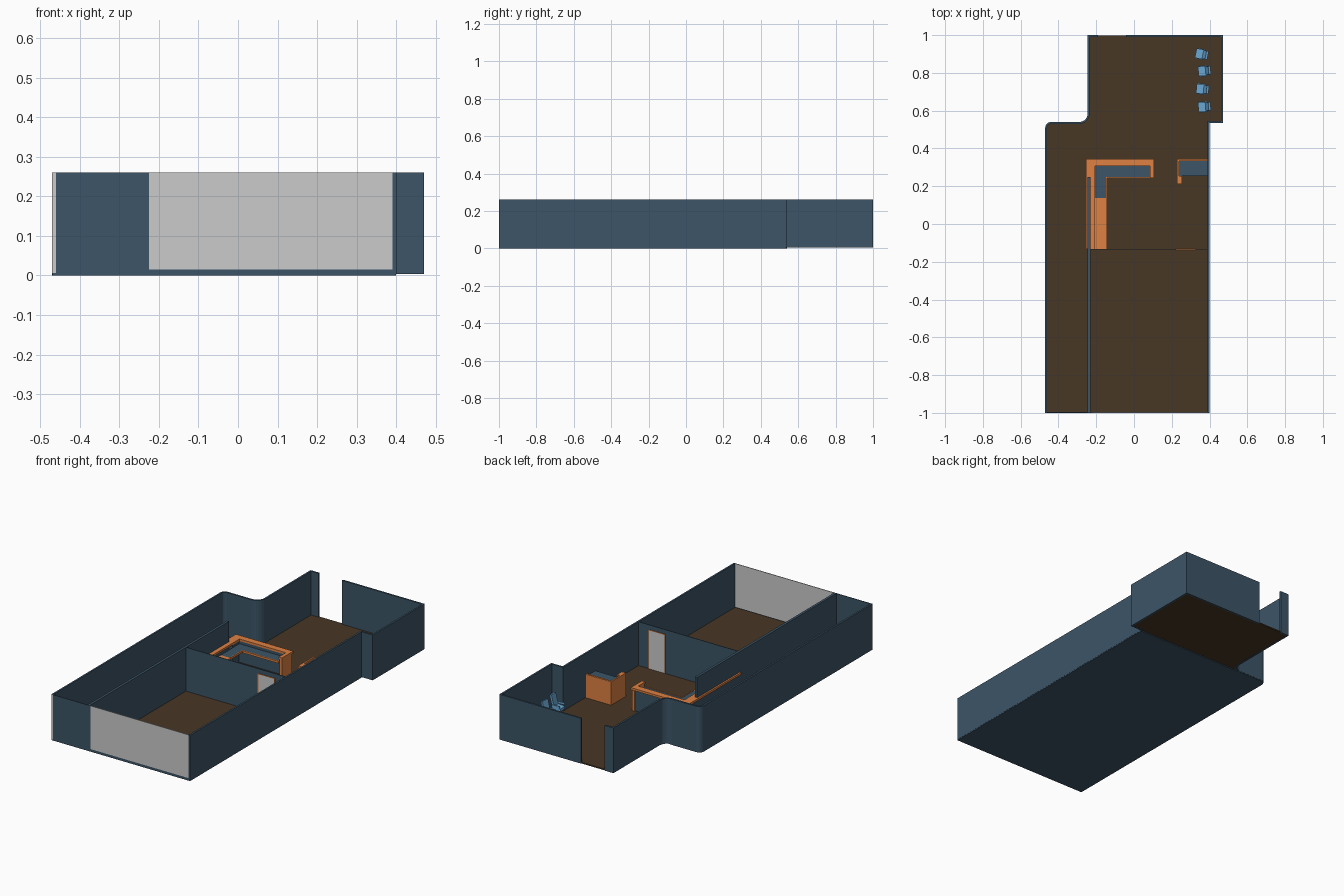
import bpy, bmesh, math
from mathutils import Vector, Matrix

if "Cube" in bpy.data.objects:
    bpy.data.objects.remove(bpy.data.objects["Cube"])

H, FLOOR = 0.26, 0.012


def material(name, rgb):
    m = bpy.data.materials.new(name)
    m.diffuse_color = (*rgb, 1)
    m.use_nodes = True
    m.node_tree.nodes["Principled BSDF"].inputs["Base Color"].default_value = m.diffuse_color
    return m


BLUE = material("wall_blue", (0.045, 0.09, 0.135))
BROWN = material("floor_brown", (0.065, 0.038, 0.018))
ORANGE = material("wood_orange", (0.73, 0.22, 0.055))
CHAIR = material("chair_blue", (0.14, 0.38, 0.64))


def finish(name, bm, mat):
    bmesh.ops.recalc_face_normals(bm, faces=bm.faces[:])
    me = bpy.data.meshes.new(name)
    bm.to_mesh(me)
    bm.free()
    ob = bpy.data.objects.new(name, me)
    bpy.context.collection.objects.link(ob)
    if mat:
        me.materials.append(mat)
    return ob


def prism(name, pts, z0, z1, mat):
    bm = bmesh.new()
    f = bm.faces.new([bm.verts.new((x, y, z0)) for x, y in pts])
    r = bmesh.ops.extrude_face_region(bm, geom=[f])
    for v in r["geom"]:
        if isinstance(v, bmesh.types.BMVert):
            v.co.z = z1
    # keep the starting cap, so the prism is closed
    if f.is_valid is False:
        bm.faces.new([v for v in bm.verts if v.co.z == z0])
    return finish(name, bm, mat)


def box(name, x0, x1, y0, y1, z0, z1, mat=None):
    bm = bmesh.new()
    bmesh.ops.create_cube(bm, size=1, matrix=Matrix.Translation(
        ((x0 + x1) / 2, (y0 + y1) / 2, (z0 + z1) / 2)) @ Matrix.Diagonal((x1 - x0, y1 - y0, z1 - z0, 1)))
    return finish(name, bm, mat)


def arc(cx, cy, r, a0, a1, n=6):
    return [(cx + r * math.cos(math.radians(a0 + (a1 - a0) * i / n)),
             cy + r * math.sin(math.radians(a0 + (a1 - a0) * i / n))) for i in range(n + 1)]


def wall(name, path, t, z0, z1, mat):
    """Wall along a clockwise path, thickened towards the inside."""
    p = [Vector(q) for q in path]
    inner = []
    for i, q in enumerate(p):
        ns = []
        for a, b in ((i - 1, i), (i, i + 1)):
            if a >= 0 and b < len(p):
                d = (p[b] - p[a]).normalized()
                ns.append(Vector((d.y, -d.x)))
        m = sum(ns, Vector((0, 0))).normalized()
        inner.append(q + m * t / m.dot(ns[0]))
    bm = bmesh.new()
    rings = [[bm.verts.new((q.x, q.y, z)) for q, z in ((o, z0), (o, z1), (n, z1), (n, z0))]
             for o, n in zip(p, inner)]
    for a, b in zip(rings, rings[1:]):
        for k in range(4):
            bm.faces.new((a[k], a[(k + 1) % 4], b[(k + 1) % 4], b[k]))
    bm.faces.new(rings[0])
    bm.faces.new(rings[-1])
    return finish(name, bm, mat)


# Outer walls: curved step on the left, square step on the right, doorway at the back
curve = arc(-0.44, 0.51, 0.03, 180, 90) + arc(-0.29, 0.585, 0.045, -90, 0)
left = [(-0.47, -1)] + curve + [(-0.245, 1)]
right = [(0.47, 1), (0.47, 0.535), (0.40, 0.535), (0.40, -1)]
wall("left_wall", left + [(-0.19, 1)], 0.01, 0.004, H, BLUE)
wall("right_wall", [(-0.042, 1)] + right, 0.01, 0.004, H, BLUE)

# Floors: slab under the main hall, floor covering everywhere
main = [(-0.469, -0.999)] + [(x, y - 0.001) for x, y in curve[:8]] + [(-0.245, 0.535), (0.399, 0.535), (0.399, -0.999)]
prism("base_slab", main, 0.0, 0.006, BLUE)
inset = [(x + 0.001, y - 0.001) for x, y in left] + [(x - 0.001, y - 0.001) for x, y in right[:1]] \
    + [(0.469, 0.536), (0.399, 0.536), (0.399, -0.998)]
inset[0] = (-0.469, -0.998)
prism("floor", inset, 0.005, FLOOR, BROWN)

# Front: blue panel, large grey window, grey wall end
box("front_panel", -0.46, -0.225, -1, -0.996, 0.004, H, BLUE)
box("front_window", -0.225, 0.39, -1, -0.996, 0.015, H)
box("front_sill", -0.225, 0.39, -1, -0.996, 0.004, 0.015, BLUE)
box("left_wall_end", -0.47, -0.46, -1.0005, -0.9995, 0.006, H)

# Inner partitions and door
box("long_partition", -0.245, -0.231, -0.996, 0.25, FLOOR, H, BLUE)
box("cross_partition", -0.231, 0.39, -0.136, -0.132, FLOOR, H, BLUE)
box("door", 0.226, 0.322, -0.138, -0.130, FLOOR, 0.23)
for n, x0, x1, z0 in (("left", 0.221, 0.226, FLOOR), ("right", 0.322, 0.327, FLOOR), ("top", 0.221, 0.327, 0.23)):
    box("door_frame_" + n, x0, x1, -0.139, -0.129, z0, 0.234, ORANGE)

# Main L counter: raised orange ledge, lower blue worktop with orange rim
T, W = 0.145, 0.118
prism("counter_ledge", [(-0.254, -0.132), (-0.206, -0.132), (-0.206, 0.307), (0.085, 0.307), (0.085, 0.243),
                        (0.106, 0.243), (0.106, 0.344), (-0.254, 0.344)], T - 0.012, T, ORANGE)
prism("counter_worktop", [(-0.206, 0.138), (-0.148, 0.138), (-0.148, 0.249), (0.085, 0.249),
                          (0.085, 0.307), (-0.206, 0.307)], W - 0.01, W, BLUE)
box("counter_low_shelf", -0.206, -0.143, -0.132, 0.138, W - 0.01, W, ORANGE)
box("counter_rim_side", -0.148, -0.143, 0.138, 0.249, W - 0.01, W + 0.002, ORANGE)
box("counter_rim_front", -0.148, 0.085, 0.243, 0.249, W - 0.01, W + 0.002, ORANGE)
box("counter_back_panel", -0.245, 0.09, 0.309, 0.33, FLOOR, T - 0.012, BLUE)
box("counter_side_panel", -0.245, -0.21, 0.25, 0.309, FLOOR, T - 0.012, BLUE)
box("counter_end_panel", 0.088, 0.103, 0.247, 0.335, FLOOR, T - 0.012, ORANGE)

# Small counter against the right wall
box("small_counter_front", 0.228, 0.39, 0.333, 0.344, FLOOR, T, ORANGE)
box("small_counter_side", 0.228, 0.237, 0.212, 0.333, FLOOR, T, ORANGE)
box("small_counter_post", 0.237, 0.254, 0.212, 0.254, FLOOR, T, ORANGE)
box("small_counter_top", 0.237, 0.39, 0.254, 0.333, W, W + 0.012, BLUE)


# Chairs: seat, tilted back, arms and pedestal
def chair(i, x, y, turn):
    bm = bmesh.new()

    def block(c, s, tilt=0):
        bmesh.ops.create_cube(bm, size=1, matrix=Matrix.Translation(c)
                              @ Matrix.Rotation(tilt, 4, 'Y') @ Matrix.Diagonal((*s, 1)))
    block((0, 0, 0.055), (0.05, 0.046, 0.018), -0.1)
    block((0.025, 0, 0.09), (0.012, 0.044, 0.075), 0.25)
    for s in (-1, 1):
        block((0, s * 0.026, 0.072), (0.046, 0.006, 0.012))
    for r, z, d in ((0.006, 0.027, 0.05), (0.02, 0.003, 0.006)):
        bmesh.ops.create_cone(bm, cap_ends=True, segments=12, radius1=r, radius2=r, depth=d,
                              matrix=Matrix.Translation((0, 0, z)))
    ob = finish("chair_%d" % i, bm, CHAIR)
    ob.location = (x, y, FLOOR)
    ob.rotation_euler.z = turn


for i, (x, y, a) in enumerate([(0.352, 0.90, -0.2), (0.366, 0.81, 0.1), (0.356, 0.715, -0.1), (0.366, 0.62, 0.08)]):
    chair(i + 1, x, y, a)
